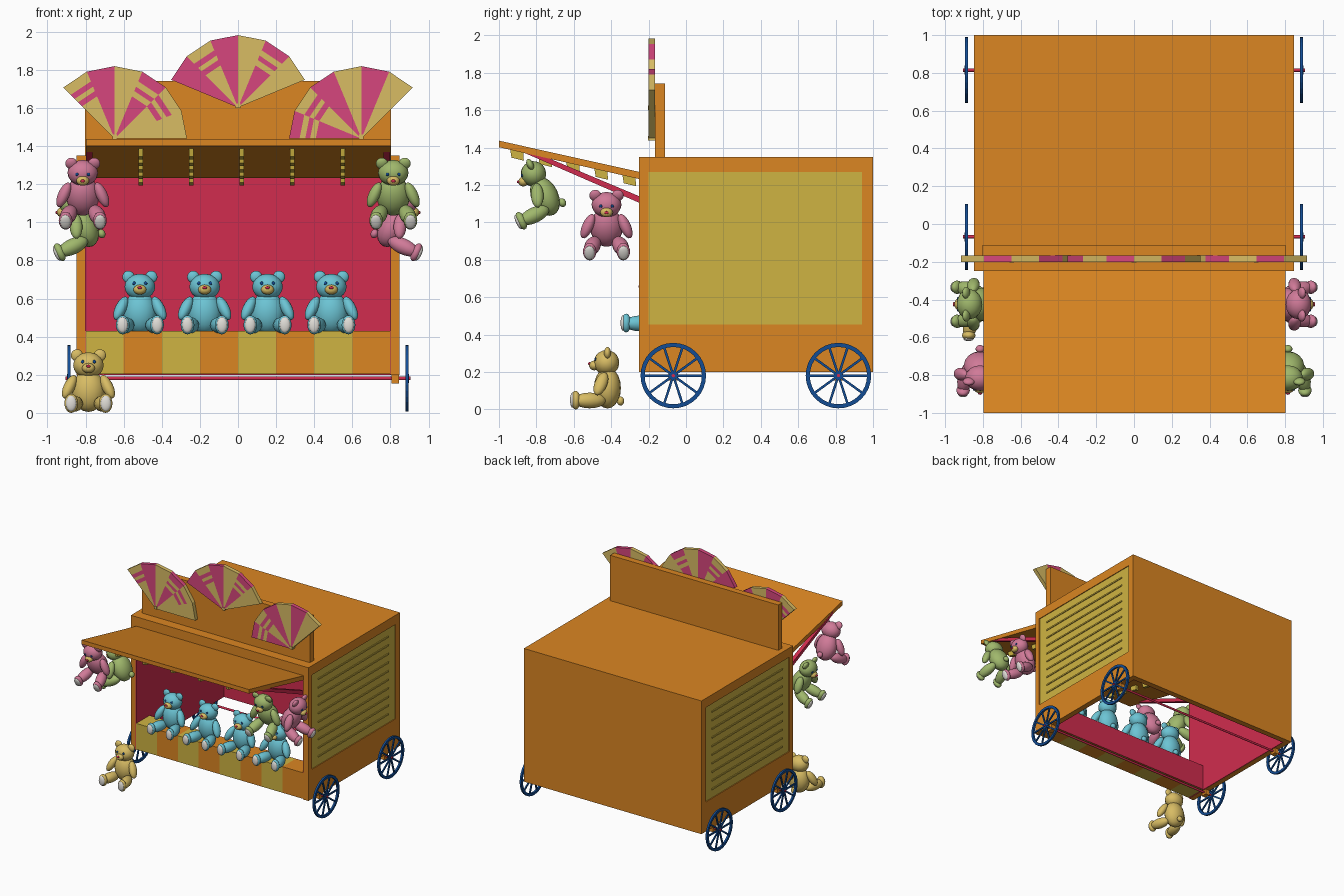
import bpy, bmesh, math
from mathutils import Matrix, Vector, Euler

if "Cube" in bpy.data.objects:
    bpy.data.objects.remove(bpy.data.objects["Cube"])


def material(name, rgb):
    lin = [(c / 255 / 12.92) if c < 10 else ((c / 255 + 0.055) / 1.055) ** 2.4 for c in rgb]
    m = bpy.data.materials.new(name)
    m.diffuse_color = (*lin, 1)
    m.use_nodes = True
    m.node_tree.nodes["Principled BSDF"].inputs["Base Color"].default_value = m.diffuse_color
    return m


ORANGE = material("orange wood", (219, 134, 34))
YELLOW = material("mustard yellow", (207, 180, 66))
RED = material("crimson", (209, 44, 78))
PINK = material("hot pink", (214, 70, 125))
BLUE = material("wheel blue", (18, 76, 148))
SAND = material("sand yellow", (216, 188, 100))
CYAN = material("plush blue", (108, 196, 212))
ROSE = material("plush pink", (208, 122, 152))
GREEN = material("plush green", (160, 184, 108))
WHITE = material("off white", (225, 222, 216))


def new_object(name, bm, mats):
    me = bpy.data.meshes.new(name)
    bm.normal_update()
    bm.to_mesh(me)
    bm.free()
    for m in mats:
        me.materials.append(m)
    ob = bpy.data.objects.new(name, me)
    bpy.context.collection.objects.link(ob)
    return ob


def box(name, x, y, z, mat):
    """Box from (min, max) bounds on each axis."""
    bm = bmesh.new()
    size = [b - a for a, b in (x, y, z)]
    mid = [(a + b) / 2 for a, b in (x, y, z)]
    bmesh.ops.create_cube(bm, size=1, matrix=Matrix.Translation(mid) @ Matrix.Diagonal((*size, 1)))
    return new_object(name, bm, [mat])


def side_box(name, s, x, y, z, mat):
    return box(name, sorted((s * x[0], s * x[1])), y, z, mat)


def slab(name, x, pts, mat):
    """Side profile of (y, z) points extruded along x."""
    bm = bmesh.new()
    f = bm.faces.new([bm.verts.new((x[0], y, z)) for y, z in pts])
    r = bmesh.ops.extrude_face_region(bm, geom=[f])
    bmesh.ops.translate(bm, vec=(x[1] - x[0], 0, 0),
                        verts=[v for v in r["geom"] if isinstance(v, bmesh.types.BMVert)])
    bmesh.ops.recalc_face_normals(bm, faces=bm.faces)
    return new_object(name, bm, [mat])


# Cart body: back, roof and header, open at the front and underneath
box("back_wall", (-.848, .848), (.955, 1), (.2, 1.35), ORANGE)
box("roof", (-.848, .848), (-.25, 1), (1.31, 1.35), ORANGE)
box("front_header", (-.848, .848), (-.25, -.21), (1.24, 1.35), ORANGE)
box("back_lining", (-.8, .8), (.95, .956), (.2, 1.31), RED)
box("ceiling_lining", (-.8, .8), (-.21, .955), (1.305, 1.311), RED)

# Side walls with framed slatted panels
for s in (-1, 1):
    side_box("side_wall", s, (.803, .836), (-.25, .956), (.2, 1.32), ORANGE)
    side_box("side_lining", s, (.797, .803), (-.249, .955), (.201, 1.31), RED)
    for y, z in (((-.25, -.2), (.2, 1.35)), ((.94, 1), (.2, 1.35)),
                 ((-.2, .94), (.2, .455)), ((-.2, .94), (1.27, 1.35))):
        side_box("side_frame", s, (.836, .848), y, z, ORANGE)
    side_box("side_panel", s, (.836, .841), (-.2, .94), (.455, 1.27), YELLOW)
    for i in range(10):
        z = .53 + i * .0743
        side_box("slat", s, (.84, .848), (-.11, .85), (z - .006, z + .006), YELLOW)

# Striped counter, red on the inside
for i in range(8):
    x = -.8 + i * .2
    box("counter_stripe", (x, x + .2), (-.25, -.072), (.205, .43), (YELLOW, ORANGE)[i % 2])
box("counter_lining", (-.8, .8), (-.073, -.068), (.205, .43), RED)

# Awning with struts and small hanging pennants
slab("awning", (-.797, .803), [(-1, 1.437), (-1, 1.402), (-.25, 1.232), (-.25, 1.27)], ORANGE)
for s in (-1, 1):
    slab("awning_strut", sorted((s * .765, s * .798)),
         [(-.87, 1.40), (-.86, 1.37), (-.25, 1.105), (-.25, 1.14)], RED)
for x in (-.51, -.245, .02, .285, .55):
    for i in range(5):
        y = -.905 + i * .15
        z = 1.38 - (y + .905) * .227
        slab("pennant", (x - .012, x + .012),
             [(y - .035, z + .01), (y - .028, z - .034), (y + .038, z - .05), (y + .035, z - .006)], YELLOW)

# Sign board and three pleated fans
box("sign_board", (-.803, .803), (-.166, -.112), (1.35, 1.742), ORANGE)


def fan(name, cx, cz, start, pattern):
    """Six wedges; a lower-case letter marks a wedge with cross bars."""
    bm = bmesh.new()
    radii = [.012, .24, .27, .295, .325, .38]
    step = math.radians(22.5)
    grid = [[bm.verts.new((cx + r * math.cos(start + i * step), -.2, cz + r * math.sin(start + i * step)))
             for r in radii] for i in range(7)]
    for i, c in enumerate(pattern):
        for j in range(5):
            f = bm.faces.new((grid[i][j], grid[i][j + 1], grid[i + 1][j + 1], grid[i + 1][j]))
            f.material_index = int(c in "Pp") ^ int(c.islower() and j in (1, 3))
    ob = new_object(name, bm, [SAND, PINK])
    mod = ob.modifiers.new("thickness", "SOLIDIFY")
    mod.thickness, mod.offset = .033, -1
    box("fan_hub", (cx - .012, cx + .012), (-.204, -.167), (cz - .002, cz + .022), SAND)


fan("centre_fan", 0, 1.603, math.radians(22.5), "YpYPyP")
fan("left_fan", -.648, 1.44, 0, "YypYPy")
fan("right_fan", .648, 1.44, math.radians(45), "YPYPyp")


# Wheels, axles and axle blocks
def wheel(x, y, z):
    bm = bmesh.new()
    n = 32
    rings = [[bm.verts.new((dx, r * math.cos(2 * math.pi * i / n), r * math.sin(2 * math.pi * i / n)))
              for dx, r in ((-.008, .175), (.008, .175), (.008, .153), (-.008, .153))] for i in range(n)]
    for i in range(n):
        a, b = rings[i], rings[(i + 1) % n]
        for j in range(4):
            k = (j + 1) % 4
            bm.faces.new((a[j], a[k], b[k], b[j]))
    for i in range(10):
        bmesh.ops.create_cube(bm, size=1, matrix=Matrix.Rotation(math.radians(36 * i + 18), 4, "X")
                              @ Matrix.Translation((0, 0, .085)) @ Matrix.Diagonal((.01, .013, .15, 1)))
    bmesh.ops.create_cone(bm, cap_ends=True, segments=16, radius1=.024, radius2=.024, depth=.018,
                          matrix=Matrix.Rotation(math.pi / 2, 4, "Y"))
    bmesh.ops.recalc_face_normals(bm, faces=bm.faces)
    new_object("wheel", bm, [BLUE]).location = (x, y, z)


for y in (-.068, .815):
    bm = bmesh.new()
    bmesh.ops.create_cone(bm, cap_ends=True, segments=12, radius1=.009, radius2=.009, depth=1.81,
                          matrix=Matrix.Rotation(math.pi / 2, 4, "Y"))
    new_object("axle", bm, [RED]).location = (0, y, .181)
    for s in (-1, 1):
        wheel(s * .888, y, .181)
        side_box("axle_block", s, (.806, .846), (y - .025, y + .025), (.155, .205), ORANGE)


# Plush bears, sitting with the face towards -y
def bear_mesh(fur):
    bm = bmesh.new()

    def blob(loc, rad, mat=0, rot=(0, 0, 0)):
        r = bmesh.ops.create_uvsphere(bm, u_segments=16, v_segments=10, radius=1,
                                      matrix=Matrix.Translation(loc) @ Euler(rot).to_matrix().to_4x4()
                                      @ Matrix.Diagonal((*rad, 1)))
        for f in {f for v in r["verts"] for f in v.link_faces}:
            f.material_index = mat
            f.smooth = True

    blob((0, .06, .115), (.088, .072, .11))                        # body
    blob((0, .055, .25), (.08, .068, .068))                        # head
    blob((0, -.01, .235), (.034, .028, .026), 1)                   # muzzle
    blob((0, -.036, .245), (.012, .008, .008), 3)                  # nose
    blob((0, .13, .045), (.024, .02, .024))                        # tail
    for s in (-1, 1):
        blob((s * .06, .06, .302), (.032, .018, .032))             # ear
        blob((s * .03, -.003, .268), (.009, .006, .009), 4)        # eye
        blob((s * .1, .025, .137), (.03, .034, .07), 0, (-.35, -s * .45, 0))   # arm
        blob((s * .075, -.035, .048), (.042, .09, .042), 0, (0, 0, s * .25))   # leg
        blob((s * .09, -.11, .05), (.036, .026, .05))              # foot
        blob((s * .091, -.127, .05), (.028, .013, .041), 2)        # sole
    me = bpy.data.meshes.new("bear")
    bm.to_mesh(me)
    bm.free()
    for m in (fur, SAND, WHITE, RED, BLUE):
        me.materials.append(m)
    return me


blue, pink, green, yellow = (bear_mesh(m) for m in (CYAN, ROSE, GREEN, SAND))


def bear(name, me, loc, tilt=0, turn=0):
    ob = bpy.data.objects.new(name, me)
    ob.location = loc
    ob.rotation_euler = (math.radians(tilt), 0, math.radians(turn))
    bpy.context.collection.objects.link(ob)


for x in (-.515, -.175, .155, .49):
    bear("counter_bear", blue, (x, -.21, .412))
bear("ground_bear", yellow, (-.785, -.48, 0))
for s, front, rear in ((-1, pink, green), (1, green, pink)):
    bear("front_hanging_bear", front, (s * .815, -.76, 1.01), 25)
    bear("rear_hanging_bear", rear, (s * .815, -.425, .845), 25, s * 90)
